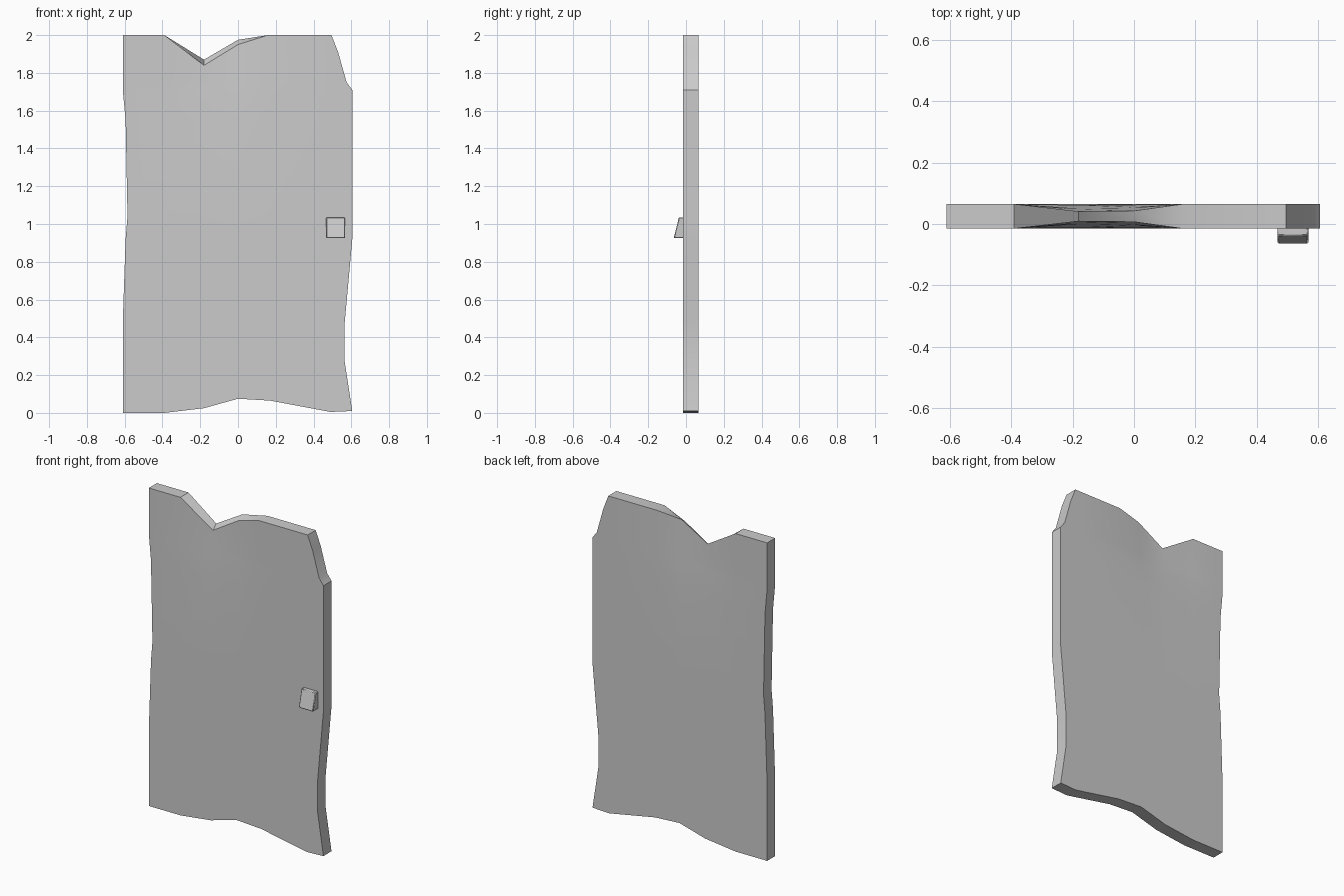
import bpy, bmesh, math

cube = bpy.data.objects.get("Cube")
if cube:
    bpy.data.objects.remove(cube, do_unlink=True)

grey = bpy.data.materials.new("stone_grey")
grey.use_nodes = True
colour = (0.6, 0.6, 0.6, 1)
grey.diffuse_color = colour
grey.node_tree.nodes["Principled BSDF"].inputs["Base Color"].default_value = colour

FRONT, BACK = -0.015, 0.065


def finish(name, bm):
    bmesh.ops.recalc_face_normals(bm, faces=bm.faces)
    mesh = bpy.data.meshes.new(name)
    bm.to_mesh(mesh)
    bm.free()
    obj = bpy.data.objects.new(name, mesh)
    bpy.context.collection.objects.link(obj)
    mesh.materials.append(grey)
    bpy.ops.object.select_all(action="DESELECT")
    obj.select_set(True)
    bpy.context.view_layer.objects.active = obj
    bpy.ops.object.shade_smooth_by_angle(angle=math.radians(30))
    return obj


# Worn outline of the slab: bottom and top edges, then left/right x by height
bottom = [(-.61, 0), (-.39, 0), (-.18, .025), (0, .075), (.17, .065), (.49, .005), (.605, .01)]
top = [(-.61, 2), (-.39, 2), (-.18, 1.84), (0, 1.95), (.16, 2), (.495, 2), (.53, 1.91)]
sides = [(.27, -.61, .565), (.48, -.61, .565), (.92, -.595, .605), (1.04, -.585, .605),
         (1.55, -.595, .605), (1.71, -.61, .605), (1.75, -.61, .575)]
# Pinch of the faces towards the middle at the chipped top edge
pinch = [0, 0, .024, .022, 0, 0, 0]
back_rise = [0, 0, .03, .025, 0, 0, 0]

rows = [bottom]
for z, left, right in sides:
    rows.append([(left, z)] + [(x, z) for x, _ in bottom[1:-1]] + [(right, z)])
rows.append(top)

bm = bmesh.new()


def face_grid(y, inward, rise):
    grid = []
    for r, row in enumerate(rows):
        line = []
        for c, (x, z) in enumerate(row):
            weight = max(0, (z - 1.5) / (top[c][1] - 1.5))
            lift = rise[c] if r == len(rows) - 1 else 0
            line.append(bm.verts.new((x, y + inward * pinch[c] * weight, z + lift)))
        grid.append(line)
    for low, high in zip(grid, grid[1:]):
        for c in range(len(low) - 1):
            bm.faces.new((low[c], low[c + 1], high[c + 1], high[c]))
    # Boundary loop of this side
    return (grid[0] + [g[-1] for g in grid[1:]] + grid[-1][-2::-1]
            + [g[0] for g in grid[-2:0:-1]])


front_loop = face_grid(FRONT, 1, [0] * len(top))
back_loop = face_grid(BACK, -1, back_rise)
for i in range(len(front_loop)):
    j = (i + 1) % len(front_loop)
    bm.faces.new((front_loop[i], front_loop[j], back_loop[j], back_loop[i]))
finish("door_slab", bm)

# Wedge handle: side profile pushed across its width
profile = [(FRONT + .01, .925), (-.065, .925), (-.038, 1.035), (FRONT + .01, 1.035)]
bm = bmesh.new()
ends = [[bm.verts.new((x, y, z)) for y, z in profile] for x in (.467, .567)]
for end in ends:
    bm.faces.new(end)
for i in range(len(profile)):
    j = (i + 1) % len(profile)
    bm.faces.new((ends[0][i], ends[0][j], ends[1][j], ends[1][i]))
handle = finish("handle", bm)
bevel = handle.modifiers.new("soft_edges", "BEVEL")
bevel.width = 0.004
bevel.segments = 1
